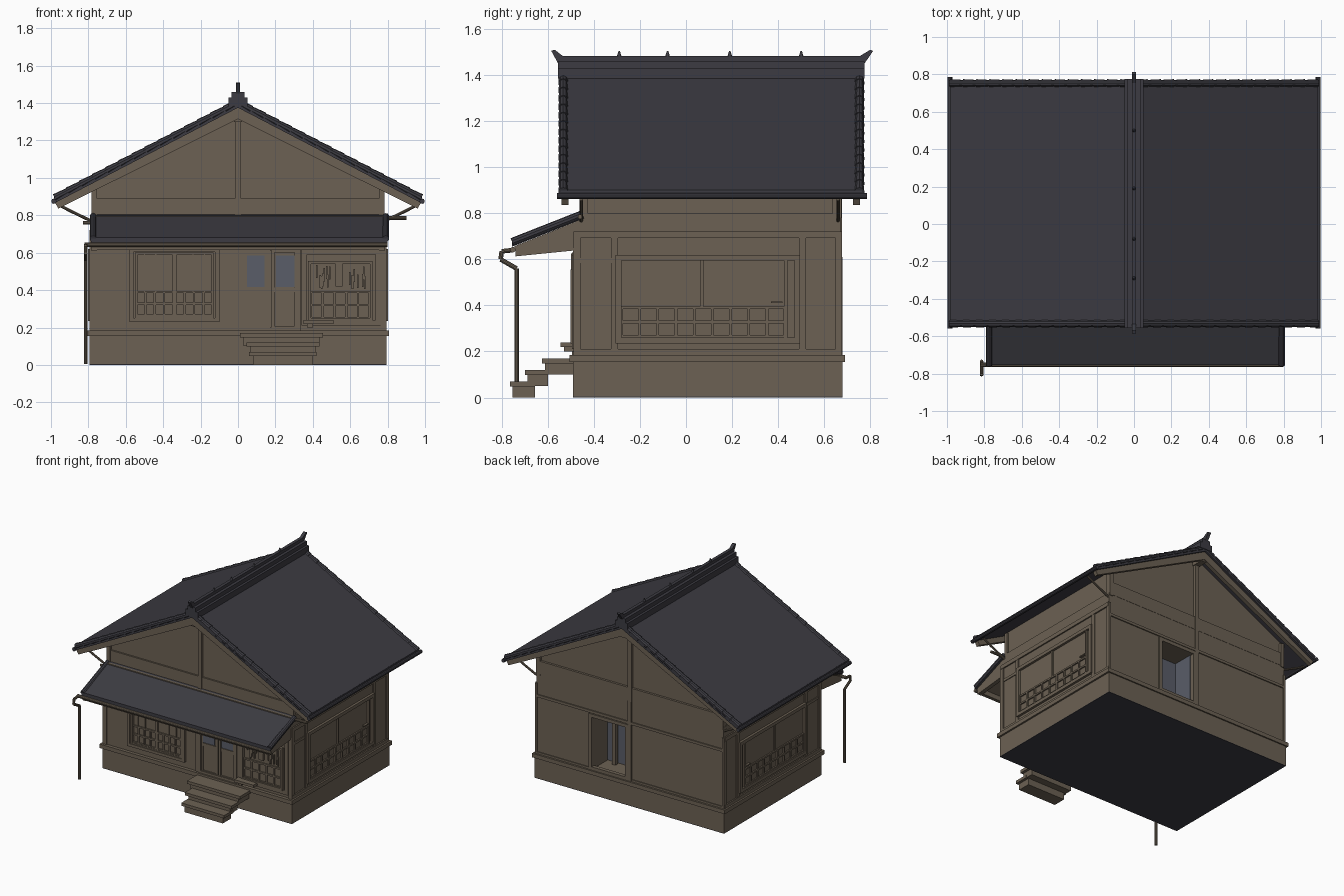
import bpy, bmesh, random
from mathutils import Vector

cube = bpy.data.objects.get("Cube")
if cube:
    bpy.data.objects.remove(cube, do_unlink=True)
random.seed(4)


def material(name, color):
    mat = bpy.data.materials.new(name)
    mat.use_nodes = True
    mat.diffuse_color = (*color, 1)
    bsdf = next(n for n in mat.node_tree.nodes if n.type == 'BSDF_PRINCIPLED')
    bsdf.inputs["Base Color"].default_value = (*color, 1)
    bsdf.inputs["Roughness"].default_value = 0.9
    return mat


WOOD = material("weathered brown", (.15, .12, .087))
TILE = material("charcoal tile", (.045, .044, .054))
GLASS = material("slate glass", (.1, .11, .14))


def finish(name, bm, mat):
    bmesh.ops.recalc_face_normals(bm, faces=bm.faces[:])
    mesh = bpy.data.meshes.new(name)
    bm.to_mesh(mesh)
    bm.free()
    mesh.materials.append(mat)
    obj = bpy.data.objects.new(name, mesh)
    bpy.context.collection.objects.link(obj)
    return obj


def boxes(name, bounds, mat=WOOD):
    """One object from boxes given as (x0, x1, y0, y1, z0, z1)."""
    bm = bmesh.new()
    for x0, x1, y0, y1, z0, z1 in bounds:
        verts = bmesh.ops.create_cube(bm, size=1)['verts']
        for v in verts:
            v.co = ((x0 + x1) / 2 + v.co.x * (x1 - x0),
                    (y0 + y1) / 2 + v.co.y * (y1 - y0),
                    (z0 + z1) / 2 + v.co.z * (z1 - z0))
    return finish(name, bm, mat)


def extrude(name, profile, axis, start, end, mat=WOOD):
    """Sweep a profile of (x, z) along y, or of (y, z) along x."""
    bm = bmesh.new()
    place = (lambda a, b, s: (a, s, b)) if axis == 'y' else (lambda a, b, s: (s, a, b))
    face = bm.faces.new([bm.verts.new(place(a, b, start)) for a, b in profile])
    out = bmesh.ops.extrude_face_region(bm, geom=[face])['geom']
    step = Vector(place(0, 0, end - start))
    for v in out:
        if isinstance(v, bmesh.types.BMVert):
            v.co += step
    return finish(name, bm, mat)


def rods(name, paths, radius, mat=WOOD, tip=None):
    """Round bars along point paths; tip gives a taper on each bar."""
    bm = bmesh.new()
    for path in paths:
        for a, b in zip(path, path[1:]):
            a, b = Vector(a), Vector(b)
            verts = bmesh.ops.create_cone(bm, cap_ends=True, segments=10, radius1=radius,
                                          radius2=radius if tip is None else tip,
                                          depth=(b - a).length)['verts']
            turn = (b - a).to_track_quat('Z', 'Y').to_matrix()
            for v in verts:
                v.co = turn @ v.co + (a + b) / 2
    obj = finish(name, bm, mat)
    bpy.ops.object.select_all(action='DESELECT')
    obj.select_set(True)
    bpy.context.view_layer.objects.active = obj
    bpy.ops.object.shade_smooth_by_angle()
    return obj


def on_wall(side, u0, u1, z0, z1, depth):
    """Bounds of a plate standing out from one wall."""
    if side == 'front':
        return (u0, u1, -.48 - depth, -.47, z0, z1)
    if side == 'back':
        return (u0, u1, .65, .67 + depth, z0, z1)
    if side == 'left':
        return (.775, .785 + depth, u0, u1, z0, z1)
    return (-.785 - depth, -.775, u0, u1, z0, z1)


def frame(side, u0, u1, z0, z1, w, depth):
    return [on_wall(side, u0, u1, z0, z0 + w, depth), on_wall(side, u0, u1, z1 - w, z1, depth),
            on_wall(side, u0, u0 + w, z0, z1, depth), on_wall(side, u1 - w, u1, z0, z1, depth)]


def lattice(side, u0, u1, z0, z1, cols, rows, depth, w=.012):
    du, dz = (u1 - u0) / cols, (z1 - z0) / rows
    bars = [on_wall(side, u0 + i * du - w / 2, u0 + i * du + w / 2, z0, z1, depth)
            for i in range(cols + 1)]
    return bars + [on_wall(side, u0, u1, z0 + j * dz - w / 2, z0 + j * dz + w / 2, depth)
                   for j in range(rows + 1)]


# Foundation
boxes("foundation_underside", [(-.795, .795, -.49, .68, 0, .004)], TILE)
boxes("foundation", [(-.795, .795, -.49, .68, .004, .16)])
boxes("foundation_band", [(-.808, .808, -.505, .69, .155, .185)])

# Walls, with a doorway left open at the back
boxes("lower_walls", [(-.785, .785, -.48, .48, .18, .8), (-.785, .03, .48, .67, .18, .8),
                      (.32, .785, .48, .67, .18, .8), (.03, .32, .48, .67, .59, .8)])
gable = [(-.77, .79), (.77, .79), (.77, .975), (0, 1.37), (-.77, .975)]
extrude("gable_walls", gable, 'y', -.44, .655)
boxes("back_door_lining", [(.03, .32, .475, .485, .19, .59), (.03, .035, .48, .64, .19, .59)], GLASS)
boxes("back_door_frame", frame('back', .01, .34, .185, .61, .025, .01)
      + [(.22, .25, .5, .53, .19, .59)])

# Timber posts and beams
beams = [on_wall(s, u, u + .03, .18, .72, .008)
         for s in ('left', 'right') for u in (-.488, -.325, .49, .648)]
beams += [on_wall(s, -.48, .67, z, z + .03, .01) for s in ('left', 'right') for z in (.18, .692)]
beams += [on_wall(s, -.48, -.305, .585, .605, .006) for s in ('left', 'right')]
beams += [on_wall('front', u, u + .03, .18, .66, .008) for u in (-.793, -.015, .763)]
beams += [on_wall('front', -.79, .79, .62, .65, .01), on_wall('back', -.79, .79, .615, .635, .008),
          on_wall('back', -.79, .79, .185, .2, .006), on_wall('back', -.015, .015, .18, .8, .008)]
boxes("wall_timbers", beams)
upper = []
for y0, y1 in ((-.452, -.43), (.64, .672)):
    upper += [(-.775, .775, y0, y1, .79, .89), (-.016, .016, y0 - .006, y1 + .006, .79, 1.35)]
    upper += [(x - .015, x + .015, y0 - .004, y1 + .004, .78, .965) for x in (-.768, .768)]
boxes("gable_timbers", upper)
boxes("ridge_beam", [(-.022, .022, -.53, .75, 1.3, 1.355)])

# Side windows with lattice panels
for side in ('left', 'right'):
    boxes(side + "_window", frame(side, -.305, .495, .235, .62, .025, .018)
          + lattice(side, -.28, .43, .265, .39, 9, 2, .01)
          + [on_wall(side, .425, .44, .25, .61, .014), on_wall(side, .06, .075, .39, .61, .01),
             on_wall(side, .37, .42, .41, .418, .016)])

# Front windows
boxes("front_wide_window", frame('front', -.58, -.1, .23, .625, .022, .02)
      + frame('front', -.55, -.13, .25, .6, .012, .014)
      + lattice('front', -.545, -.345, .265, .39, 4, 2, .01)
      + lattice('front', -.335, -.135, .265, .39, 4, 2, .01)
      + [on_wall('front', -.35, -.33, .25, .6, .013)]
      + [on_wall('front', u - .003, u + .003, .39, .6, .007) for u in (-.5, -.44, -.24, -.18)])
boxes("shop_window", frame('front', .34, .765, .21, .62, .03, .015)
      + frame('front', .375, .72, .235, .555, .015, .022)
      + lattice('front', .39, .705, .25, .39, 5, 2, .01))
hangings = [on_wall('front', .52, .56, .42, .54, .02)]
for i in range(16):
    u = (.4 if i % 2 else .59) + random.random() * .1
    low = random.uniform(.4, .47)
    hangings.append(on_wall('front', u - .004, u + .004, low, low + .07, .012))
boxes("shop_hangings", hangings)
boxes("shop_ledge", [(.35, .51, -.545, -.48, .22, .24), (.37, .4, -.53, -.48, .2, .225)])

# Front sliding doors
boxes("front_doors", frame('front', .015, .335, .185, .63, .018, .014)
      + frame('front', .03, .172, .19, .62, .018, .006)
      + frame('front', .178, .32, .19, .62, .018, .01)
      + [on_wall('front', u, u + .14, .39, .415, .006) for u in (.03, .178)])
boxes("door_glass", [on_wall('front', u, u + .108, .418, .585, .005) for u in (.035, .203)], GLASS)

# Main roof: slabs, barge boards, verge tiles, gutters, eave struts
PITCH, EAVE, PEAK = .52, .98, 1.41
for label, s in (("left", 1), ("right", -1)):
    def slope(x, drop):
        return (s * x, PEAK - drop - PITCH * x)
    extrude(label + "_roof", [slope(0, 0), slope(EAVE, 0), slope(EAVE, .035), slope(0, .035)],
            'y', -.55, .77, TILE)
    for end, y in (("front", -.54), ("back", .725)):
        extrude(f"{label}_{end}_barge_board", [slope(0, .03), slope(EAVE, .03),
                slope(EAVE - .02, .075), slope(0, .095)], 'y', y, y + .03)
    tiles = []
    count = 14
    for y in (-.533, .753):
        for i in range(count):
            ends = [slope(EAVE * (i + k) / count, .008) for k in (1, 0)]
            tiles.append([(x, y, z) for x, z in ends])
    rods(label + "_verge_tiles", tiles, .022, TILE, tip=.018)
    rods(label + "_gutter", [[(s * .985, -.56, .875), (s * .985, .785, .875)]], .014, TILE)
    boxes(label + "_eave_edge", [(s * .975 - .008, s * .975 + .008, -.545, .765, .875, .9)], TILE)
    rods(label + "_eave_struts", [[(s * .97, y, .862), (s * .9, y, .825), (s * .775, y, .765)]
                                  for y in (-.455, .66)], .008)

# Ridge
boxes("ridge_base", [(-.052, .052, -.555, .775, 1.385, 1.43),
                     (-.034, .034, -.555, .775, 1.43, 1.46)], TILE)
extrude("ridge_cap", [(-.585, 1.505), (-.57, 1.51), (-.535, 1.483), (.755, 1.483), (.8, 1.51),
                      (.812, 1.505), (.775, 1.45), (-.555, 1.45)], 'x', -.012, .012, TILE)
rods("ridge_studs", [[(0, y, 1.475), (0, y, 1.505)] for y in (-.29, -.08, .19, .5)],
     .012, TILE, tip=.003)

# Porch roof
extrude("porch_roof", [(-.45, .805), (-.755, .68), (-.755, .655), (-.45, .775)],
        'x', -.785, .8, TILE)
extrude("porch_soffit", [(-.45, .775), (-.745, .657), (-.745, .645), (-.45, .76)], 'x', -.77, .785)
for label, x in (("left", .755), ("right", -.785)):
    extrude(label + "_porch_bracket", [(-.45, .765), (-.74, .652), (-.74, .613), (-.47, .64)],
            'x', x, x + .03)
rods("porch_edge_tiles", [[(x, -.755, .675), (x, -.45, .795)] for x in (-.775, .79)], .018, TILE)
boxes("porch_front_beam", [(-.77, .785, -.74, -.715, .615, .652)])
rods("porch_gutter", [[(-.82, -.752, .642), (.8, -.752, .642)]], .012)
rods("porch_beam_ends", [[(.77, -.46, .785), (.9, -.46, .785)],
                         [(-.77, -.46, .76), (-.83, -.46, .76)]], .01)
rods("downpipe", [[(-.815, -.752, .64), (-.815, -.8, .635), (-.815, -.805, .6),
                   (-.815, -.735, .56), (-.815, -.735, .005)]], .01)

# Entrance steps: treads over narrower risers
steps = []
for i, (x0, x1, y0, y1) in enumerate(((.06, .42, -.765, -.655), (.045, .435, -.7, -.6),
                                      (.01, .455, -.625, -.48))):
    top = .07 + i * .05
    steps.append((x0, x1, y0, y1, top - .022, top))
    steps.append((x0 + .02, x1 - .02, y0 + .012, y1, .05 * i, top - .02))
boxes("entrance_steps", steps)
